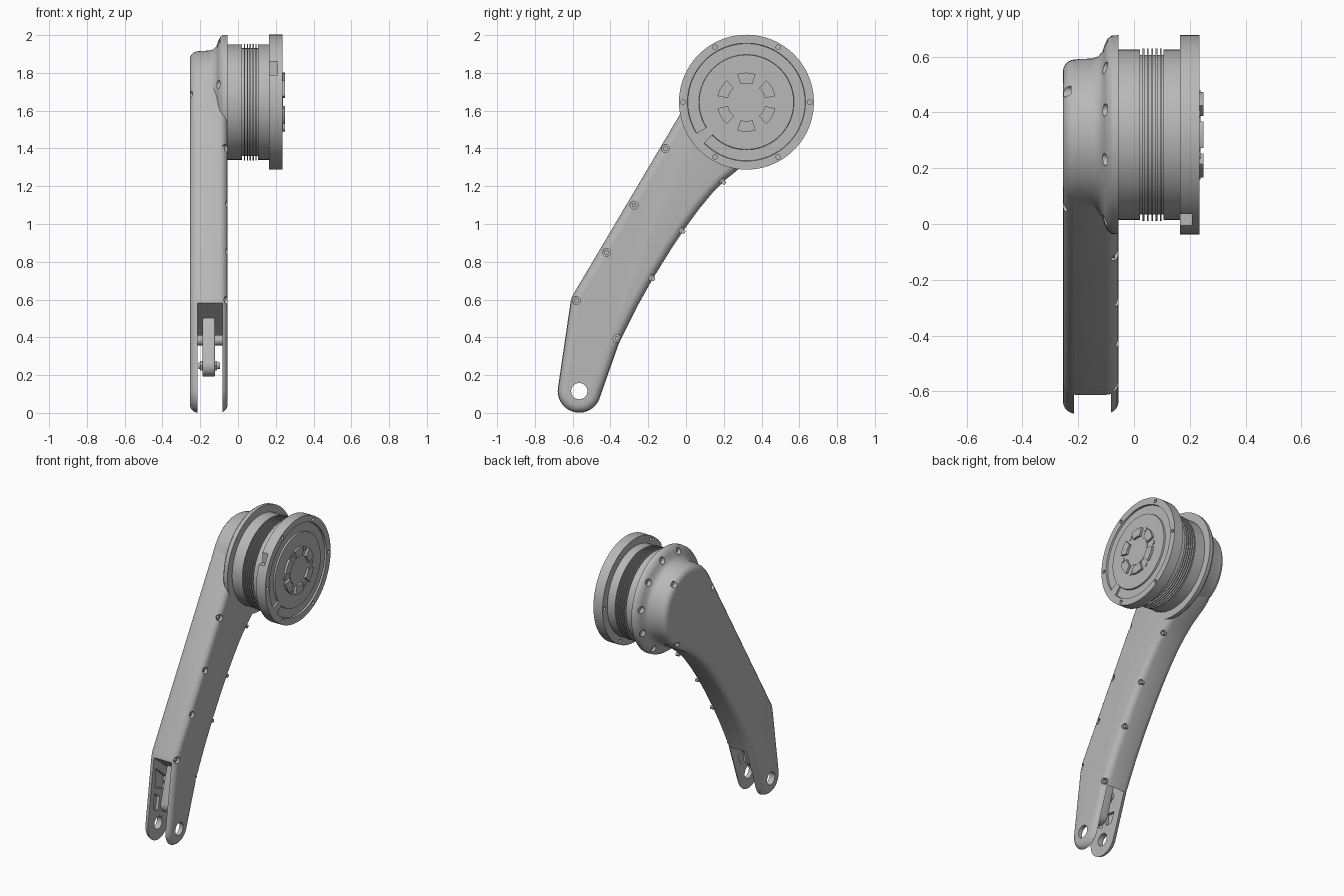
import bpy, bmesh
from math import sin, cos, radians, pi
from mathutils import Vector

cube = bpy.data.objects.get("Cube")
if cube:
    bpy.data.objects.remove(cube)

grey = bpy.data.materials.new("light_grey")
grey.use_nodes = True
COLOUR = (0.48, 0.48, 0.48, 1)
grey.diffuse_color = COLOUR
grey.node_tree.nodes["Principled BSDF"].inputs["Base Color"].default_value = COLOUR

AY, AZ = 0.32, 1.645      # joint axis
EY, EZ = -0.565, 0.115    # fork end axis


def finish(name, bm):
    bmesh.ops.recalc_face_normals(bm, faces=bm.faces)
    mesh = bpy.data.meshes.new(name)
    bm.to_mesh(mesh)
    bm.free()
    mesh.materials.append(grey)
    obj = bpy.data.objects.new(name, mesh)
    bpy.context.collection.objects.link(obj)
    return obj


def arc(cy, cz, r, a0, a1, n):
    angles = [radians(a0 + (a1 - a0) * i / n) for i in range(n + 1)]
    return [(cy + r * cos(a), cz + r * sin(a)) for a in angles]


def circle(cy, cz, r, n=20):
    return arc(cy, cz, r, 0, 360, n)[:-1]


def polar(r, a):
    return AY + r * cos(radians(a)), AZ + r * sin(radians(a))


def prism(name, outline, x0, x1, bevel=0):
    """Extrude a side outline along x, with optionally rounded rims."""
    bm = bmesh.new()
    face = bm.faces.new([bm.verts.new((x0, y, z)) for y, z in outline])
    ext = bmesh.ops.extrude_face_region(bm, geom=[face], use_keep_orig=True)
    verts = [g for g in ext["geom"] if isinstance(g, bmesh.types.BMVert)]
    bmesh.ops.translate(bm, verts=verts, vec=(x1 - x0, 0, 0))
    bmesh.ops.recalc_face_normals(bm, faces=bm.faces)
    if bevel:
        rims = [e for e in bm.edges if abs(e.verts[0].co.x - e.verts[1].co.x) < 1e-5]
        bmesh.ops.bevel(bm, geom=rims, offset=bevel, segments=5, profile=0.5, affect='EDGES')
    return finish(name, bm)


def lathe(name, profile, steps=72):
    """Turn an (x, radius) profile around the joint axis."""
    bm = bmesh.new()
    vs = [bm.verts.new((x, AY, AZ + r)) for x, r in profile]
    edges = [bm.edges.new(p) for p in zip(vs, vs[1:])]
    bmesh.ops.spin(bm, geom=vs + edges, cent=(0, AY, AZ), axis=(1, 0, 0),
                   angle=2 * pi, steps=steps)
    bmesh.ops.remove_doubles(bm, verts=bm.verts, dist=1e-5)
    return finish(name, bm)


def cut(obj, cutters):
    for c in cutters:
        mod = obj.modifiers.new("cut", 'BOOLEAN')
        mod.operation, mod.solver, mod.object = 'DIFFERENCE', 'EXACT', c
    dg = bpy.context.evaluated_depsgraph_get()
    mesh = bpy.data.meshes.new_from_object(obj.evaluated_get(dg))
    obj.modifiers.clear()
    obj.data = mesh


# Arm: round head, straight leading edge, curved trailing edge, round foot
outline = arc(AY, AZ, 0.27, -45, 149, 30)
outline += [(-0.604, 0.615), (-0.613, 0.58)]
outline += arc(EY, EZ, 0.115, 172, 338, 18)
outline += [(-0.35, 0.38), (-0.26, 0.56), (-0.17, 0.72), (-0.08, 0.865), (0, 0.985),
            (0.07, 1.08), (0.14, 1.165), (0.21, 1.235), (0.29, 1.3), (0.4, 1.365)]
arm = prism("arm", outline, -0.255, -0.055, 0.045)

# Flared hub around the joint
hub = lathe("hub_flare", [
    (-0.253, 0), (-0.253, 0.22), (-0.243, 0.25), (-0.225, 0.265), (-0.2, 0.271),
    (-0.15, 0.273), (-0.128, 0.281), (-0.114, 0.296), (-0.104, 0.325), (-0.094, 0.345),
    (-0.08, 0.355), (-0.055, 0.357), (-0.055, 0)])

# Counterbored screws along both edges of the arm
spots = [(-0.11, 1.4), (-0.275, 1.1), (-0.42, 0.85), (-0.58, 0.595),
         (0.2, 1.22), (-0.015, 0.96), (-0.175, 0.71), (-0.365, 0.395)]
bores = [prism("bore", circle(y, z, 0.021), -0.08, 0) for y, z in spots]
for i, (y, z) in enumerate(spots):
    prism(f"arm_screw_{i}", circle(y, z, 0.012, 12), -0.09, -0.068)

# Screw bores around the flare and on the outer rim of the head
flare = [prism("bore", circle(*polar(0.322, a), 0.022), -0.2, -0.085)
         for a in (10, 42, 74, 106, 163, -20, -55)]
rim = [prism("bore", circle(*polar(0.258, a), 0.02), -0.3, -0.225) for a in (53, 172, -60)]

# Fork slot, pivot hole and inner pockets of the fork plates
slot = prism("slot", [(-0.8, 0.59), (-0.61, 0.583), (-0.35, 0.365), (-0.2, 0.25),
                      (-0.2, -0.2), (-0.8, -0.2)], -0.215, -0.083)
pivot = prism("pivot", circle(EY, EZ, 0.043, 32), -0.4, 0.1)
pockets = [prism("pocket", pts, -0.235, -0.071) for pts in (
    [(-0.59, 0.5), (-0.6, 0.37), (-0.5, 0.33), (-0.45, 0.38)],
    [(-0.605, 0.33), (-0.62, 0.23), (-0.57, 0.2), (-0.55, 0.29)],
    [(-0.53, 0.28), (-0.53, 0.2), (-0.48, 0.2), (-0.45, 0.27)])]
cut(arm, [slot, pivot] + pockets + bores + flare + rim)
cut(hub, bores + flare + rim)

# Link and pins inside the fork
d = Vector((0.1, 0.32)).normalized()
a = 72.6
link = arc(-0.53, 0.25, 0.058, a + 90, a + 270, 12) + arc(-0.43, 0.57, 0.058, a - 90, a + 90, 12)
prism("fork_link", link, -0.187, -0.122, 0.008)
prism("link_pin", circle(-0.53, 0.25, 0.018), -0.21, -0.095)
prism("link_nut", circle(-0.53, 0.25, 0.03, 6), -0.2, -0.11)
prism("cross_pin", circle(-0.48, 0.385, 0.028), -0.22, -0.08)

# Motor drum with cooling fins
profile = [(-0.06, 0), (-0.06, 0.305), (0.022, 0.305)]
for i in range(5):
    x = 0.034 + i * 0.0155
    profile += [(x - 0.003, 0.286), (x - 0.003, 0.309), (x + 0.003, 0.309), (x + 0.003, 0.286)]
profile.insert(3, (0.022, 0.286))
profile += [(0.106, 0.286), (0.106, 0.305), (0.17, 0.305), (0.17, 0)]
drum = lathe("motor_drum", profile)

# Output flange with a ring channel, bolt holes and a rim notch
flange = lathe("output_flange", [
    (0.165, 0), (0.165, 0.357), (0.235, 0.357), (0.235, 0.312), (0.223, 0.31),
    (0.223, 0.252), (0.234, 0.25), (0.234, 0)], 96)
holes = [prism("bolt_hole", circle(*polar(0.335, k * 60), 0.012, 14), 0.1, 0.3) for k in range(6)]
notch = prism("notch", [(-0.06, 1.79), (0.035, 1.79), (0.035, 1.86), (-0.06, 1.86)], 0.15, 0.208)
cut(flange, holes + [notch])


def sector(r0, r1, a0, a1, n=8):
    return arc(AY, AZ, r0, a0, a1, n) + arc(AY, AZ, r1, a1, a0, n)


prism("channel_stop", sector(0.249, 0.314, 212, 224), 0.22, 0.235)

# Hub face: shallow plate, centre boss, six raised pads and bolt heads
prism("centre_boss", circle(AY, AZ, 0.09, 40), 0.23, 0.238)
for k in range(6):
    prism(f"drive_pad_{k}", sector(0.1, 0.156, 12 + k * 60, 48 + k * 60), 0.23, 0.249)
    prism(f"face_bolt_{k}", circle(*polar(0.147, k * 60), 0.014, 14), 0.23, 0.239)

# Remove the cutters, then smooth the curved surfaces
for c in bores + flare + rim + [slot, pivot, notch] + pockets + holes:
    bpy.data.objects.remove(c)
bpy.ops.object.select_all(action='DESELECT')
for obj in bpy.context.collection.objects:
    if obj.type == 'MESH':
        obj.select_set(True)
bpy.context.view_layer.objects.active = arm
bpy.ops.object.shade_smooth_by_angle(angle=radians(30))
